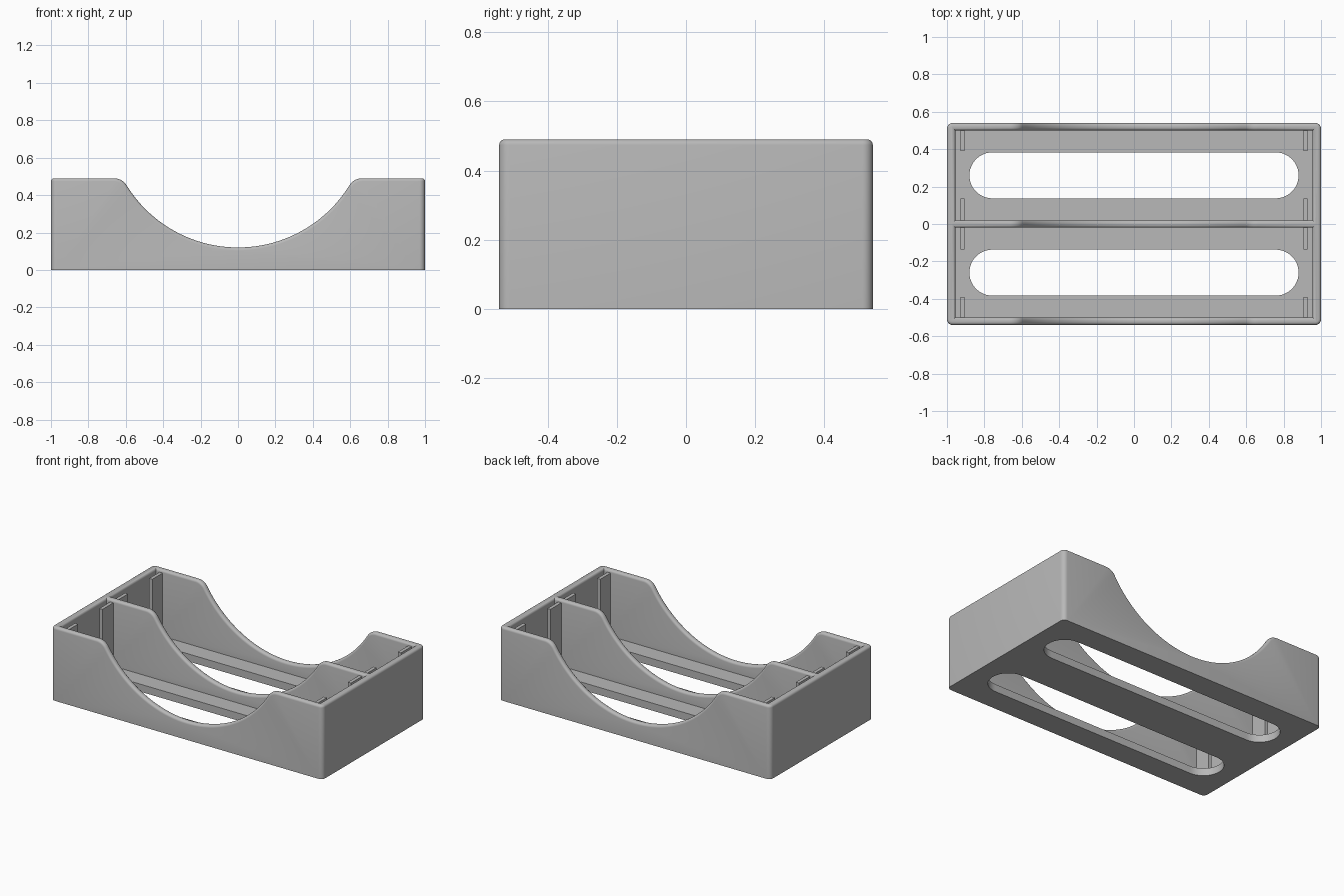
import bpy, bmesh, math
from mathutils import Vector

if "Cube" in bpy.data.objects:
    bpy.data.objects.remove(bpy.data.objects["Cube"])

HX, HY, HZ = 1.0, 0.54, 0.49      # half length, half depth, height
WALL, FLOOR = 0.04, 0.05
IN_X = 0.955                      # inner face of the end walls
BAY_Y, BAY_HALF = 0.26, 0.24      # centre and half depth of each bay

grey = bpy.data.materials.new("plain_grey")
grey.use_nodes = True
colour = (0.48, 0.48, 0.48, 1)
grey.diffuse_color = colour
grey.node_tree.nodes["Principled BSDF"].inputs["Base Color"].default_value = colour


def prism(name, outline, direction):
    """Extrude a closed outline of 3D points along a direction."""
    bm = bmesh.new()
    face = bm.faces.new([bm.verts.new(p) for p in outline])
    new = bmesh.ops.extrude_face_region(bm, geom=[face])["geom"]
    moved = [g for g in new if isinstance(g, bmesh.types.BMVert)]
    bmesh.ops.translate(bm, verts=moved, vec=Vector(direction))
    bmesh.ops.recalc_face_normals(bm, faces=bm.faces)
    mesh = bpy.data.meshes.new(name)
    bm.to_mesh(mesh)
    bm.free()
    mesh.materials.append(grey)
    obj = bpy.data.objects.new(name, mesh)
    bpy.context.collection.objects.link(obj)
    return obj


def box(name, x0, x1, y0, y1, z0, z1):
    return prism(name, [(x0, y0, z0), (x1, y0, z0), (x1, y1, z0), (x0, y1, z0)],
                 (0, 0, z1 - z0))


def activate(obj):
    bpy.ops.object.select_all(action='DESELECT')
    obj.select_set(True)
    bpy.context.view_layer.objects.active = obj


def cut(obj, cutter):
    mod = obj.modifiers.new("cut", 'BOOLEAN')
    mod.operation, mod.solver, mod.object = 'DIFFERENCE', 'EXACT', cutter
    activate(obj)
    bpy.ops.object.modifier_apply(modifier=mod.name)
    bpy.data.objects.remove(cutter)


def bevel_edges(obj, rule, width, segments):
    bm = bmesh.new()
    bm.from_mesh(obj.data)
    bmesh.ops.remove_doubles(bm, verts=bm.verts, dist=0.0001)
    bm.normal_update()
    bmesh.ops.bevel(bm, geom=[e for e in bm.edges if rule(e)], offset=width,
                    offset_type='OFFSET', segments=segments, profile=0.5,
                    affect='EDGES', clamp_overlap=True)
    bm.to_mesh(obj.data)
    bm.free()


# Front outline: big scoop with rounded shoulders
R, r, scoop_low = 0.70, 0.08, 0.12
cz, sz = scoop_low + R, HZ - r
sx = math.sqrt((R + r) ** 2 - (cz - sz) ** 2)
tilt = math.atan2(sx, cz - sz)
half = [(R * math.sin(tilt * i / 22), cz - R * math.cos(tilt * i / 22)) for i in range(23)]
half += [(sx - r * math.sin(tilt * (1 - i / 8)), sz + r * math.cos(tilt * (1 - i / 8)))
         for i in range(1, 9)]
half += [(HX, HZ), (HX, 0)]
outline = half + [(-x, z) for x, z in reversed(half[1:])]
tray = prism("tray_body", [(x, -HY, z) for x, z in outline], (0, 2 * HY, 0))


# Rounded upright corners
def is_corner(e):
    a, b = (v.co for v in e.verts)
    return abs(a.z - b.z) > 0.3 and abs(abs(a.x) - HX) < 0.001 and abs(a.x - b.x) < 0.001


bevel_edges(tray, is_corner, 0.03, 6)

# Two open bays
for s in (-1, 1):
    y = s * BAY_Y
    cut(tray, box("bay_cutter", -IN_X, IN_X, y - BAY_HALF, y + BAY_HALF, FLOOR, 1))


# Rounded rims along every wall top
def is_rim(e):
    tops = [f.normal.z > 0.05 and f.calc_center_median().z > 0.1 for f in e.link_faces]
    return len(tops) == 2 and tops[0] != tops[1]


bevel_edges(tray, is_rim, 0.016, 4)

# Long round-ended openings through the floor
slot_r, slot_x = 0.123, 0.757
for s in (-1, 1):
    ring = []
    for side in (1, -1):
        for i in range(25):
            a = math.pi * (i / 24 - 0.5)
            ring.append((side * (slot_x + slot_r * math.cos(a)),
                         s * BAY_Y + side * slot_r * math.sin(a), -0.1))
    cut(tray, prism("slot_cutter", ring, (0, 0, 0.18)))

activate(tray)
bpy.ops.object.shade_smooth_by_angle(angle=math.radians(30))

# Guide fins in the bay corners, leaving a narrow groove beside each end wall
for sx_ in (-1, 1):
    for sy in (-1, 1):
        for near, far in ((0.015, 0.135), (0.39, 0.505)):
            xs = sorted((sx_ * 0.905, sx_ * 0.928))
            ys = sorted((sy * near, sy * far))
            end = "left" if sx_ > 0 else "right"
            bay = "back" if sy > 0 else "front"
            place = "inner" if near < 0.1 else "outer"
            box(f"{end}_{bay}_{place}_guide_fin", *xs, *ys, FLOOR - 0.005, 0.472)
